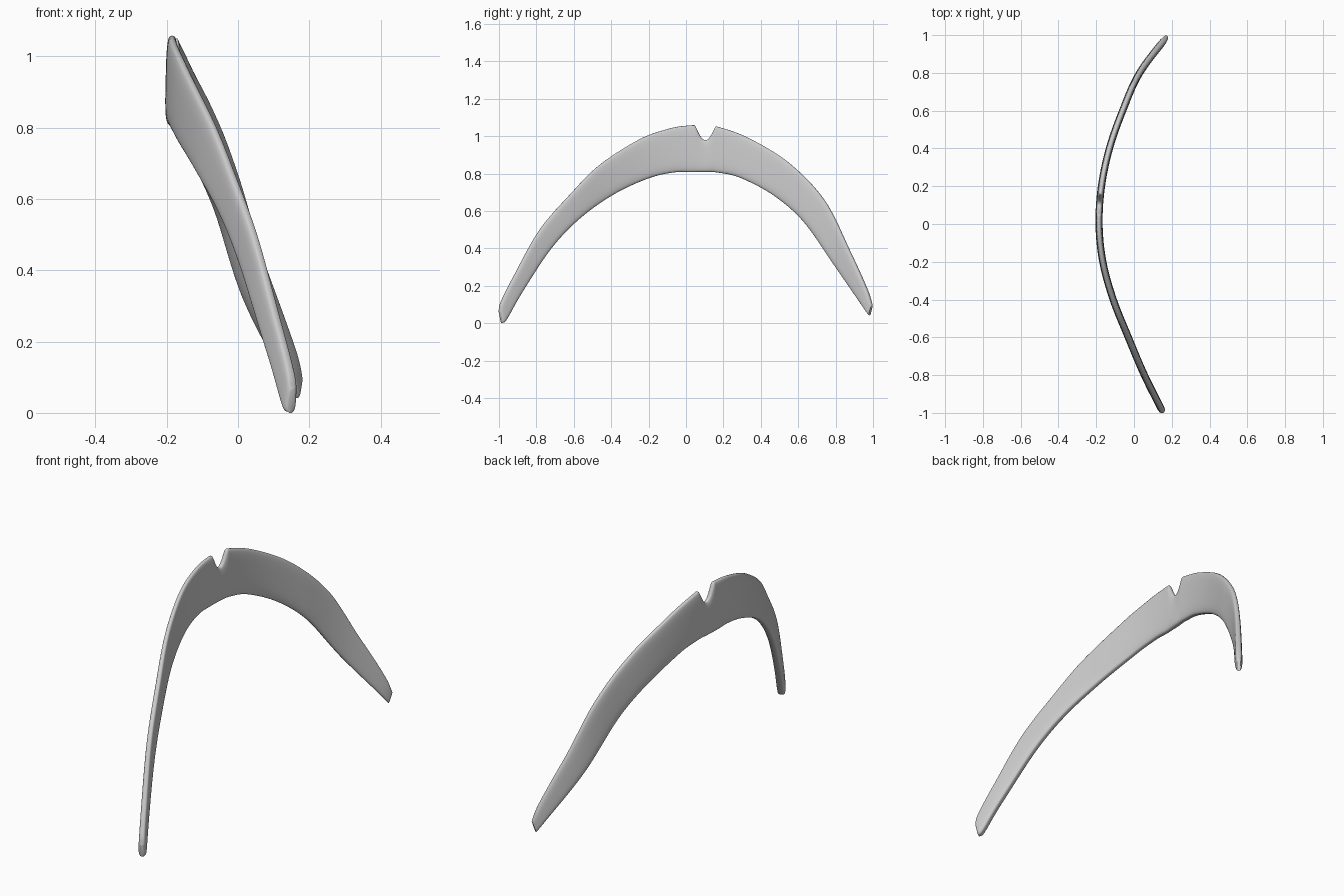
import bpy, bmesh, math
from mathutils import Vector

if "Cube" in bpy.data.objects:
    bpy.data.objects.remove(bpy.data.objects["Cube"])

# paired outline points in side view: outer y, outer z, inner y, inner z
PAIRS = [(-1, .07, -.985, .003), (-.985, .125, -.96, .025), (-.917, .26, -.88, .165),
         (-.783, .50, -.72, .405), (-.62, .69, -.56, .57), (-.46, .85, -.38, .695),
         (-.25, .985, -.2, .777), (-.09, 1.043, -.07, .808), (.02, 1.06, .03, .81),
         (.10, 1.06, .10, .811), (.18, 1.05, .17, .808), (.34, .99, .29, .78),
         (.55, .86, .47, .685), (.74, .66, .63, .545), (.875, .39, .79, .32),
         (.965, .19, .92, .135), (.995, .10, .98, .045)]
# bow of the blade seen from the top: y, x
BOW = [(-1, .155), (-.8, .055), (-.6, -.03), (-.4, -.11), (-.2, -.165), (0, -.185),
       (.2, -.172), (.4, -.13), (.6, -.06), (.8, .03), (1, .18)]


def spline(pts, t):
    """Catmull-Rom through tuples, t in 0..len-1, ends extrapolated."""
    i = max(0, min(int(t), len(pts) - 2))
    f = t - i
    b, c = Vector(pts[i]), Vector(pts[i + 1])
    a = Vector(pts[i - 1]) if i > 0 else 2 * b - c
    d = Vector(pts[i + 2]) if i + 2 < len(pts) else 2 * c - b
    return .5 * (2 * b + (c - a) * f + (2 * a - 5 * b + 4 * c - d) * f**2
                 + (3 * b - a - 3 * c + d) * f**3)


def bow(y):
    return spline(BOW, (y + 1) * 5)[1]


PAIR_V = [Vector(p) for p in PAIRS]
SIDES, STEPS = 32, 20
bm = bmesh.new()
rings = []
count = (len(PAIRS) - 1) * STEPS
for s in range(count + 1):
    oy, oz, iy, iz = spline(PAIR_V, s / STEPS)
    # notch in the top edge
    d = abs(oy - .103) / .058
    if d < 1:
        oz -= .078 * (1 - d**2.2) ** 1.5
    # round the two tips
    end = min(s, count - s) / STEPS
    tip = .5 + .5 * math.sqrt(max(0, 1 - (1 - min(end, 1)) ** 2))
    ring = []
    for k in range(SIDES):
        a = 2 * math.pi * k / SIDES
        c, n = math.cos(a), math.sin(a)
        span = math.copysign(abs(c) ** .55, c)
        side = math.copysign(abs(n) ** .55, n)
        u = .5 + .5 * span
        y, z = iy + (oy - iy) * u, iz + (oz - iz) * u
        slope = (bow(y + .01) - bow(y - .01)) / .02
        normal = Vector((1, -slope, 0)).normalized()
        half = (.021 - .006 * u) * tip
        ring.append(bm.verts.new(Vector((bow(y), y, z)) + normal * side * half))
    rings.append(ring)

# skin and end caps
for r, q in zip(rings, rings[1:]):
    for k in range(SIDES):
        j = (k + 1) % SIDES
        bm.faces.new((r[k], r[j], q[j], q[k]))
bm.faces.new(rings[0])
bm.faces.new(rings[-1])
bmesh.ops.recalc_face_normals(bm, faces=bm.faces)
low = min(v.co.z for v in bm.verts)
bmesh.ops.translate(bm, verts=bm.verts, vec=(0, 0, -low))

mesh = bpy.data.meshes.new("curved_crescent")
bm.to_mesh(mesh)
bm.free()
crescent = bpy.data.objects.new("curved_crescent", mesh)
bpy.context.collection.objects.link(crescent)
bpy.context.view_layer.objects.active = crescent
crescent.select_set(True)
bpy.ops.object.shade_smooth_by_angle(angle=math.radians(50))
